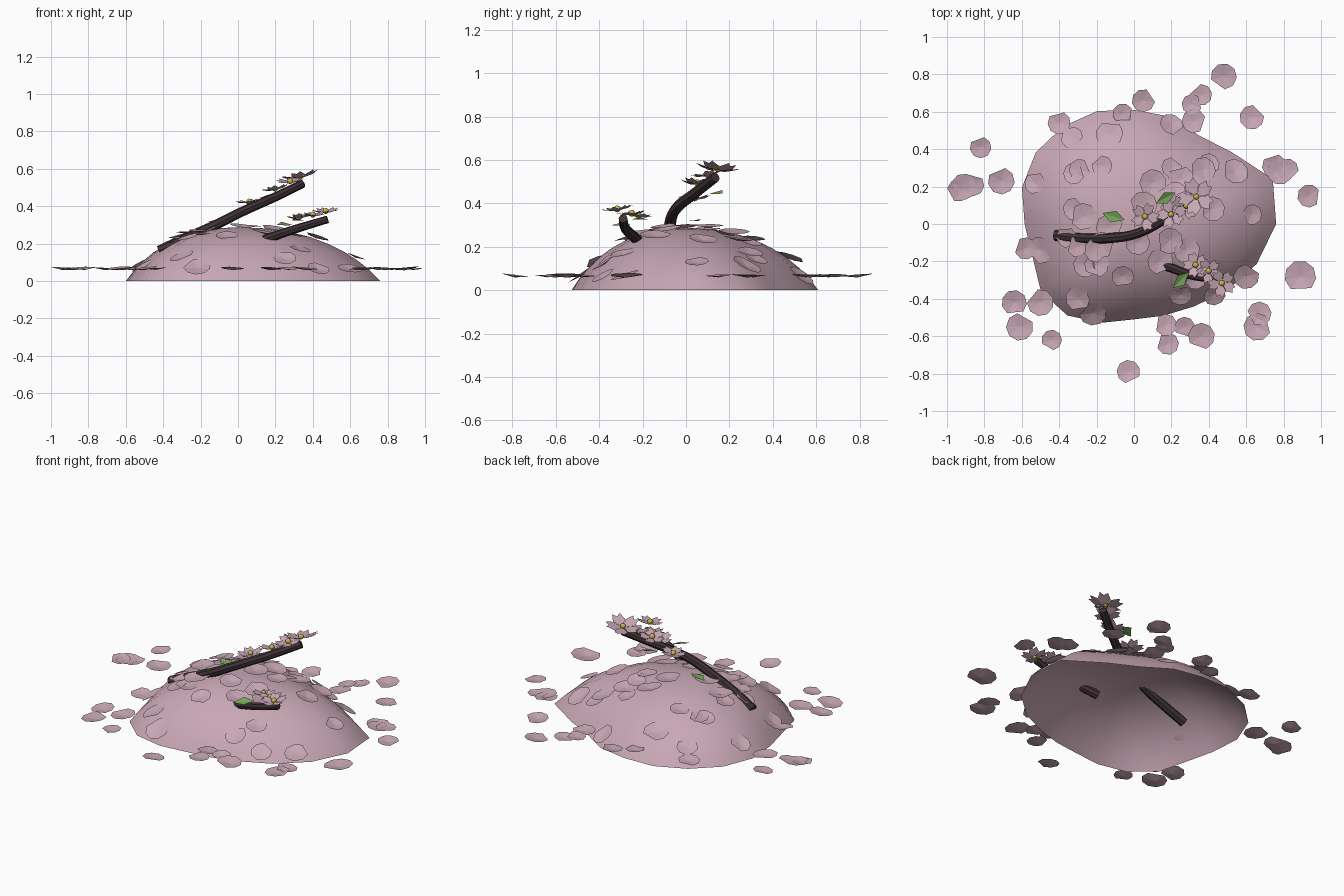
import bpy, bmesh, math, random
from mathutils import Vector, Matrix

if "Cube" in bpy.data.objects:
    bpy.data.objects.remove(bpy.data.objects["Cube"])

random.seed(7)


def material(name, rgb):
    m = bpy.data.materials.new(name)
    m.diffuse_color = (*rgb, 1)
    m.use_nodes = True
    m.node_tree.nodes["Principled BSDF"].inputs["Base Color"].default_value = m.diffuse_color
    return m


PINK = material("blossom pink", (0.58, 0.39, 0.46))
BARK = material("dark bark", (0.05, 0.032, 0.036))
GREEN = material("leaf green", (0.18, 0.40, 0.10))
GOLD = material("stamen gold", (0.62, 0.46, 0.07))


def add_object(name, bm, mat, smooth=False):
    me = bpy.data.meshes.new(name)
    bm.to_mesh(me)
    bm.free()
    me.materials.append(mat)
    for p in me.polygons:
        p.use_smooth = smooth
    ob = bpy.data.objects.new(name, me)
    bpy.context.collection.objects.link(ob)
    return ob


# Mound: lopsided open dome, radius every 18 degrees and a height profile
RADII = [.76, .78, .65, .587, .605, .61, .635, .645, .65, .63,
         .585, .57, .615, .605, .555, .51, .515, .545, .61, .69]
PROFILE = [(1, 0), (.93, .055), (.85, .105), (.75, .155), (.64, .197),
           (.5, .237), (.35, .264), (.18, .282), (0, .288)]


def mound_height(x, y):
    a = math.atan2(y, x) % math.tau / math.tau * len(RADII)
    i = int(a) % len(RADII)
    f = a - int(a)
    s = math.hypot(x, y) / (RADII[i] * (1 - f) + RADII[(i + 1) % len(RADII)] * f)
    for (s0, z0), (s1, z1) in zip(PROFILE, PROFILE[1:]):
        if s1 <= s <= s0:
            return z0 + (z1 - z0) * (s - s0) / (s1 - s0)
    return 0


bm = bmesh.new()
n = len(RADII)
rings = [[bm.verts.new((s * r * math.cos(math.tau * i / n),
                        s * r * math.sin(math.tau * i / n), z))
          for i, r in enumerate(RADII)] for s, z in PROFILE[:-1]]
for lo, hi in zip(rings, rings[1:]):
    for i in range(n):
        j = (i + 1) % n
        bm.faces.new((lo[i], lo[j], hi[j], hi[i]))
top = bm.verts.new((0, 0, PROFILE[-1][1]))
for i in range(n):
    bm.faces.new((rings[-1][i], rings[-1][(i + 1) % n], top))
add_object("petal_mound", bm, PINK, True)


# Loose petals: shallow notched discs
def add_petal(bm, pos, r, normal):
    q = Vector((0, 0, 1)).rotation_difference(normal).to_matrix()
    m = q @ Matrix.Rotation(random.uniform(0, math.tau), 3, 'Z')
    pos = Vector(pos)
    c = bm.verts.new(pos + m @ Vector((0, 0, -.08 * r)))
    rim = []
    for i in range(9):
        a = math.tau * i / 9
        k = .76 if i == 0 else 1
        rim.append(bm.verts.new(pos + m @ Vector((r * k * math.cos(a),
                                                  r * k * math.sin(a), .08 * r))))
    for i in range(9):
        bm.faces.new((c, rim[i], rim[(i + 1) % 9]))


def tilt(amount):
    return Vector((random.uniform(-amount, amount), random.uniform(-amount, amount), 0))


GROUND = [(.48, .79, .07), (.36, .69, .058), (.31, .64, .055), (.05, .66, .062), (.63, .57, .066),
          (.32, .55, .065), (-.06, .59, .055), (-.4, .54, .062), (-.82, .41, .058),
          (-.94, .18, .06), (-.91, .20, .07), (-.86, .21, .06), (-.71, .23, .072),
          (.75, .31, .066), (.78, .28, .07), (.82, .29, .06), (.935, .15, .062),
          (.89, -.28, .085), (.66, -.55, .075), (.67, -.48, .065), (.36, -.6, .072),
          (.18, -.64, .06), (.17, -.54, .06), (.27, -.55, .055), (-.03, -.79, .063),
          (-.44, -.62, .055), (-.61, -.55, .074), (-.64, -.42, .068), (-.5, -.42, .072),
          (-.58, -.13, .06)]
bm = bmesh.new()
for x, y, r in GROUND:
    add_petal(bm, (x, y, max(.064, mound_height(x, y))), r, Vector((0, 0, 1)) + tilt(.12))
add_object("ground_petals", bm, PINK)

ON_MOUND = [(.2, .53), (-.33, .46), (-.13, .48), (-.53, .22), (.63, .05), (-.5, -.14),
            (-.3, -.4), (-.22, -.48), (-.29, .29), (-.32, .27), (-.17, .31), (.2, .3),
            (-.32, .08), (-.27, .04), (-.36, -.07), (-.17, -.11), (-.26, -.22), (-.2, -.22),
            (-.06, -.28), (.02, -.1), (.14, -.2), (.19, -.09), (.25, -.38), (.33, -.29),
            (.28, -.14), (.43, -.38), (.42, .08), (.37, .29), (.54, .28), (.4, .32),
            (-.13, -.02), (.6, -.28), (.1, .22), (.05, .1), (.22, .17), (-.2, -.14),
            (.25, .24), (.2, .1), (-.3, -.12)]
bm = bmesh.new()
for x, y in ON_MOUND:
    z, e = mound_height(x, y), .04
    slope = Vector((mound_height(x - e, y) - mound_height(x + e, y),
                    mound_height(x, y - e) - mound_height(x, y + e), 0)) / (2 * e)
    add_petal(bm, (x, y, max(.064, z + .012)), random.uniform(.056, .075),
              Vector((0, 0, 1)) + slope * .55 + tilt(.15))
add_object("mound_petals", bm, PINK)


# Branches: tapered bevelled curves turned into meshes
def branch(name, pts, radius):
    cu = bpy.data.curves.new(name, 'CURVE')
    cu.dimensions = '3D'
    cu.bevel_depth = radius
    cu.bevel_resolution = 2
    cu.resolution_u = 4
    cu.use_fill_caps = True
    sp = cu.splines.new('BEZIER')
    sp.bezier_points.add(len(pts) - 1)
    for i, (bp, p) in enumerate(zip(sp.bezier_points, pts)):
        bp.co = p
        bp.handle_left_type = bp.handle_right_type = 'AUTO'
        bp.radius = 1.1 - .25 * i / (len(pts) - 1)
    cu.materials.append(BARK)
    ob = bpy.data.objects.new(name, cu)
    bpy.context.collection.objects.link(ob)
    bpy.ops.object.select_all(action='DESELECT')
    ob.select_set(True)
    bpy.context.view_layer.objects.active = ob
    bpy.ops.object.convert(target='MESH')
    bpy.ops.object.shade_smooth_by_angle()


branch("long_branch", [(-.42, -.06, .16), (-.3, -.073, .218), (-.13, -.075, .295),
                       (.02, -.05, .37), (.2, .045, .45), (.345, .135, .52)], .027)
branch("short_branch", [(.1, -.2, .205), (.2, -.235, .242), (.33, -.28, .285),
                        (.48, -.29, .33)], .024)


# Flowers: five notched petals round a gold centre
def flower(bm, gold, pos, r, normal):
    q = Vector((0, 0, 1)).rotation_difference(Vector(normal)).to_matrix()
    m = q @ Matrix.Rotation(random.uniform(0, math.tau), 3, 'Z')
    pos = Vector(pos)
    for i in range(5):
        turn = m @ Matrix.Rotation(math.tau * i / 5, 3, 'Z')
        shape = [(0, 0, 0), (.55, -.38, .1), (1, -.24, .25), (.84, 0, .17),
                 (1, .24, .25), (.55, .38, .1)]
        v = [bm.verts.new(pos + turn @ Vector(p) * r) for p in shape]
        bm.faces.new((v[0], v[1], v[2], v[3]))
        bm.faces.new((v[0], v[3], v[4], v[5]))
    bmesh.ops.create_icosphere(gold, subdivisions=2, radius=.016,
                               matrix=Matrix.Translation(pos + q @ Vector((0, 0, .01))))


petals, gold = bmesh.new(), bmesh.new()
for pos, r, normal in [((.06, .04, .415), .075, (-.1, -.05, 1)),
                       ((.2, .05, .485), .075, (-.2, .1, 1)),
                       ((.28, .1, .525), .075, (-.1, -.2, 1)),
                       ((.335, .145, .55), .1, (-.2, .12, 1)),
                       ((.33, -.22, .335), .068, (-.1, .15, 1)),
                       ((.4, -.25, .345), .068, (0, -.1, 1)),
                       ((.47, -.315, .365), .075, (-.05, -.15, 1))]:
    flower(petals, gold, pos, r, normal)
add_object("flower_petals", petals, PINK)
add_object("flower_centres", gold, GOLD, True)

# Leaves: folded diamonds
bm = bmesh.new()
for pos, length, angle, lean in [((-.11, .04, .318), .062, -.3, .1), ((.17, .14, .445), .06, .5, .3),
                                 ((.25, -.3, .3), .06, .8, .3), ((.32, -.21, .325), .05, 2.2, .2)]:
    m = (Matrix.Translation(pos) @ Matrix.Rotation(angle, 4, 'Z')
         @ Matrix.Rotation(lean, 4, 'X'))
    v = [bm.verts.new(m @ (Vector(p) * length)) for p in
         [(-1, 0, 0), (-.1, -.55, .12), (1, 0, 0), (.1, .55, .12)]]
    bm.faces.new((v[0], v[1], v[2]))
    bm.faces.new((v[0], v[2], v[3]))
add_object("leaves", bm, GREEN)
